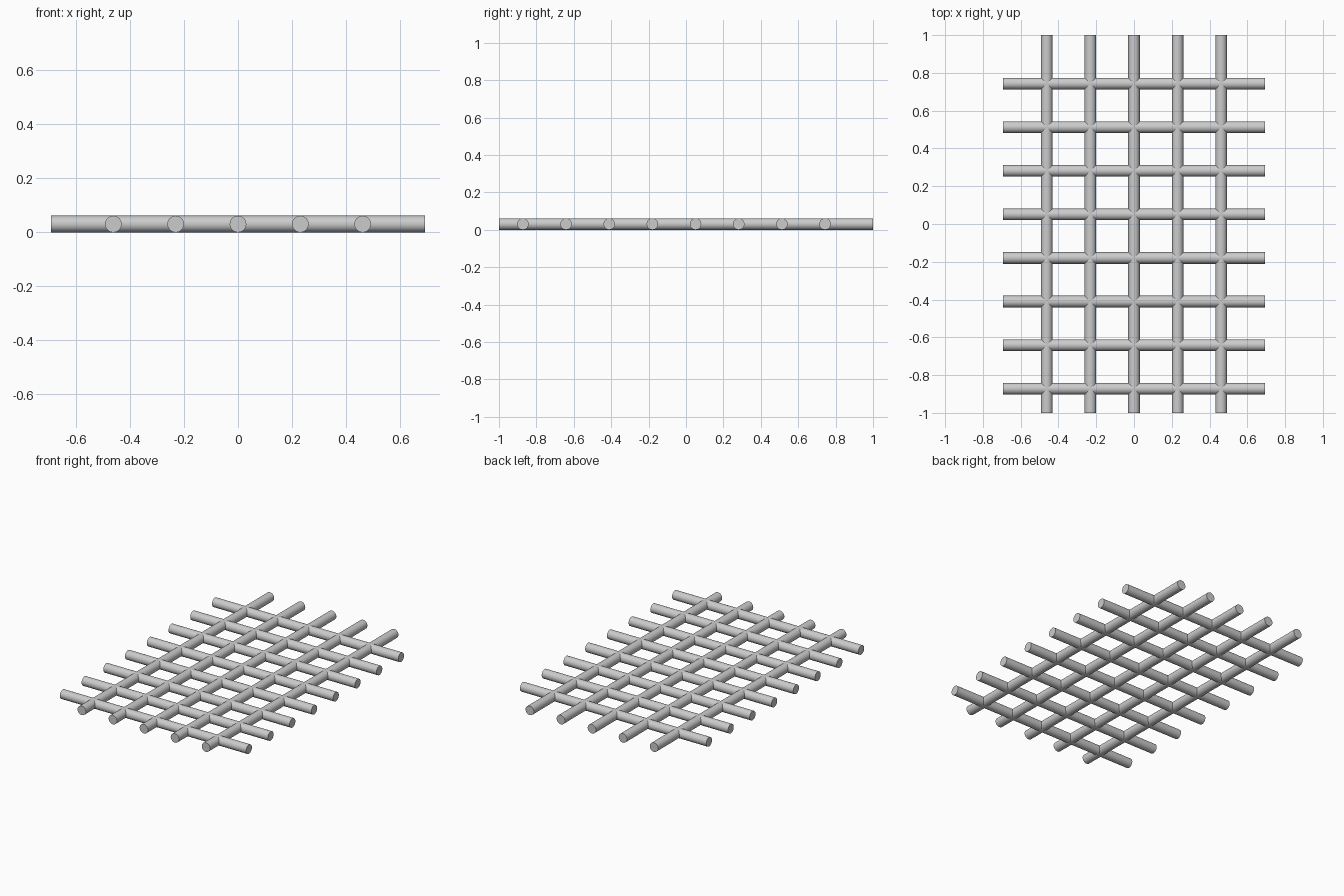
import bpy, math

if "Cube" in bpy.data.objects:
    bpy.data.objects.remove(bpy.data.objects["Cube"])

PITCH = 3 / 13      # spacing between neighbouring bars
R = 0.0308          # bar radius


def bar(name, x, y, length, rot):
    bpy.ops.mesh.primitive_cylinder_add(vertices=32, radius=R, depth=length,
                                        location=(x, y, R), rotation=rot)
    ob = bpy.context.object
    ob.name = name
    bpy.ops.object.transform_apply(location=False, rotation=True, scale=False)
    bpy.ops.object.shade_smooth_by_angle(angle=math.radians(30))


# Long bars running front to back
for i in range(5):
    bar(f"long_bar_{i + 1}", (i - 2) * PITCH, 0, 2.0, (math.pi / 2, 0, 0))

# Cross bars running left to right, set slightly toward the front
for j in range(8):
    bar(f"cross_bar_{j + 1}", 0, -0.872 + j * PITCH, 6 * PITCH, (0, math.pi / 2, 0))
